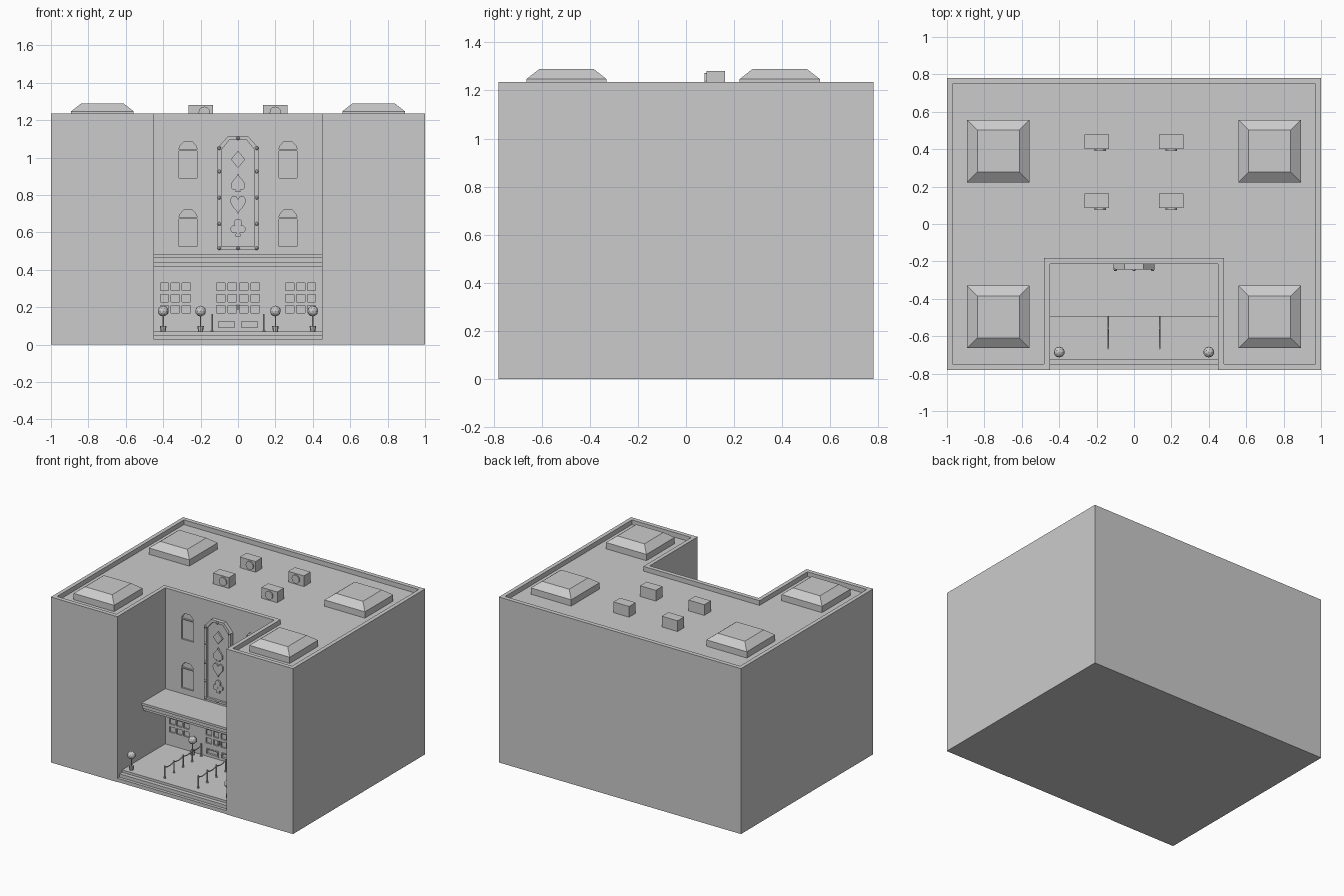
import bpy, bmesh, math
from mathutils import Matrix, Vector

if "Cube" in bpy.data.objects:
    bpy.data.objects.remove(bpy.data.objects["Cube"])

WALL = -0.215          # back wall of the entrance recess


def finish(bm, name):
    bmesh.ops.recalc_face_normals(bm, faces=bm.faces)
    me = bpy.data.meshes.new(name)
    bm.to_mesh(me)
    bm.free()
    ob = bpy.data.objects.new(name, me)
    bpy.context.collection.objects.link(ob)
    return ob


def add_prism(bm, pts, lo, hi, axis):
    """Extrude a 2D outline: axis 'z' takes (x, y), axis 'y' takes (x, z)."""
    def place(p, d):
        return (p[0], p[1], d) if axis == 'z' else (p[0], d, p[1])
    a = [bm.verts.new(place(p, lo)) for p in pts]
    b = [bm.verts.new(place(p, hi)) for p in pts]
    bm.faces.new(a)
    bm.faces.new(b[::-1])
    for i in range(len(pts)):
        j = (i + 1) % len(pts)
        bm.faces.new((a[i], b[i], b[j], a[j]))


def prism(name, pts, lo, hi, axis='z'):
    bm = bmesh.new()
    add_prism(bm, pts, lo, hi, axis)
    return finish(bm, name)


def rect(x0, x1, y0, y1):
    return [(x0, y0), (x1, y0), (x1, y1), (x0, y1)]


def box(name, x0, x1, y0, y1, z0, z1):
    return prism(name, rect(x0, x1, y0, y1), z0, z1)


def ring(name, outer, inner, y0, y1):
    """Frame between two matching (x, z) outlines."""
    bm = bmesh.new()
    loops = [[bm.verts.new((p[0], y, p[1])) for p in o]
             for o, y in ((outer, y0), (outer, y1), (inner, y1), (inner, y0))]
    n = len(outer)
    for k in range(4):
        a, b = loops[k], loops[(k + 1) % 4]
        for i in range(n):
            j = (i + 1) % n
            bm.faces.new((a[i], a[j], b[j], b[i]))
    return finish(bm, name)


def cone(bm, x, y, z0, z1, r0, r1, n):
    bmesh.ops.create_cone(bm, cap_ends=True, segments=n, radius1=r0, radius2=r1, depth=z1 - z0,
                          matrix=Matrix.Translation((x, y, (z0 + z1) / 2)))


def bar(bm, a, b, r, n=6):
    a, b = Vector(a), Vector(b)
    rot = (b - a).to_track_quat('Z', 'Y').to_matrix().to_4x4()
    bmesh.ops.create_cone(bm, cap_ends=True, segments=n, radius1=r, radius2=r,
                          depth=(b - a).length, matrix=Matrix.Translation((a + b) / 2) @ rot)


def u_plan(x, y, rx, ry):
    return [(-x, -y), (-rx, -y), (-rx, ry), (rx, ry), (rx, -y), (x, -y), (x, y), (-x, y)]


# Building shell, with roof well and windows cut in
building = prism("building", u_plan(1, 0.78, 0.45, WALL), 0, 1.235)
bm = bmesh.new()
add_prism(bm, u_plan(0.97, 0.748, 0.48, -0.183), 1.2, 1.4, 'z')
cuts = []
for s in (-1, 1):
    for z in (0.525, 0.89):
        x = s * 0.267
        cuts.append(rect(x - 0.049, x + 0.049, z, z + 0.146))
        t = z + 0.153
        cuts.append([(x - 0.049, t), (x + 0.049, t), (x + 0.044, t + 0.018),
                     (x + 0.022, t + 0.042), (x - 0.022, t + 0.042), (x - 0.044, t + 0.018)])
    cuts.append(rect(s * 0.062 - 0.051, s * 0.062 + 0.051, 0.084, 0.13))
for z in (0.188, 0.248, 0.308):
    for x in (0.031, 0.092, 0.277, 0.335, 0.393):
        cuts += [rect(s * x - 0.022, s * x + 0.022, z - 0.02, z + 0.02) for s in (-1, 1)]
for c in cuts:
    add_prism(bm, c, WALL - 0.02, WALL + 0.012, 'y')
cutter = finish(bm, "opening_cutter")
cutter.hide_render = True
mod = building.modifiers.new("openings", 'BOOLEAN')
mod.operation = 'DIFFERENCE'
mod.solver = 'EXACT'
mod.object = cutter
bpy.context.view_layer.objects.active = building
bpy.ops.object.modifier_apply(modifier=mod.name)
bpy.data.objects.remove(cutter)

# Entrance steps and terrace
for i, (front, z0, z1) in enumerate(((-0.777, 0, 0.027), (-0.754, 0.027, 0.052), (-0.724, 0.052, 0.07))):
    box(f"entrance_step_{i}", -0.45, 0.45, front, WALL, z0, z1)

# Layered canopy
for i, (front, z0, z1) in enumerate(((-0.47, 0.417, 0.437), (-0.482, 0.437, 0.465), (-0.494, 0.465, 0.482))):
    box(f"canopy_layer_{i}", -0.45, 0.45, front, WALL, z0, z1)

# Skylights
for sx in (-1, 1):
    for y in (0.39, -0.497):
        bm = bmesh.new()
        rows = []
        for h, z in ((0.167, 1.2), (0.167, 1.247), (0.112, 1.29)):
            rows.append([bm.verts.new((sx * 0.725 + p[0], y + p[1], z)) for p in rect(-h, h, -h, h)])
        for a, b in zip(rows, rows[1:]):
            for i in range(4):
                bm.faces.new((a[i], a[(i + 1) % 4], b[(i + 1) % 4], b[i]))
        bm.faces.new(rows[0])
        bm.faces.new(rows[2])
        finish(bm, "skylight")

# Roof air units with round fans
for sx in (-1, 1):
    for y in (0.085, 0.4):
        box("air_unit", sx * 0.2 - 0.065, sx * 0.2 + 0.065, y, y + 0.078, 1.2, 1.28)
        bm = bmesh.new()
        fx = sx * 0.2 + (0.02 if sx < 0 else 0)
        bar(bm, (fx, y + 0.005, 1.241), (fx, y - 0.009, 1.241), 0.031, 12)
        finish(bm, "air_unit_fan")

# Tall sign: panel, frame, bulbs
def arch(w, z0, z1, t, z2):
    return [(-w, z0), (w, z0), (w, z1), (t, z2), (-t, z2), (-w, z1)]

outer, inner = arch(0.11, 0.508, 1.05, 0.052, 1.116), arch(0.089, 0.524, 1.04, 0.043, 1.097)
prism("sign_panel", inner, -0.228, WALL, 'y')
ring("sign_frame", outer, inner, -0.243, WALL)
bm = bmesh.new()
spots = [(0, 1.103), (0, 0.515)]
spots += [(s * 0.1, z) for s in (-1, 1) for z in (0.515, 0.645, 0.785, 0.925, 1.05)]
for x, z in spots:
    bmesh.ops.create_icosphere(bm, subdivisions=2, radius=0.01,
                               matrix=Matrix.Translation((x, -0.242, z)))
finish(bm, "sign_bulbs")

# Card suit motifs on the sign
def heart(z, sx, sz, n=24):
    pts = []
    for i in range(n):
        t = 2 * math.pi * i / n
        v = (13 * math.cos(t) - 5 * math.cos(2 * t) - 2 * math.cos(3 * t) - math.cos(4 * t)) / 16
        pts.append((sx * math.sin(t) ** 3, z + sz * v))
    return pts

FRONT, BACK = -0.24, -0.225
prism("diamond_motif", [(-0.038, 0.99), (0, 0.944), (0.038, 0.99), (0, 1.036)], FRONT, BACK, 'y')
prism("heart_motif", heart(0.755, 0.042, 0.055), FRONT, BACK, 'y')
bm = bmesh.new()
add_prism(bm, heart(0.862, 0.038, -0.05), FRONT, BACK, 'y')
add_prism(bm, [(-0.014, 0.815), (0.014, 0.815), (0.004, 0.86), (-0.004, 0.86)], FRONT + 0.001, BACK, 'y')
finish(bm, "spade_motif")
bm = bmesh.new()
for k, (x, z) in enumerate(((0, 0.651), (-0.02, 0.617), (0.02, 0.617))):
    add_prism(bm, [(x + 0.021 * math.cos(a * math.pi / 6), z + 0.021 * math.sin(a * math.pi / 6))
                   for a in range(12)], FRONT + k * 0.0005, BACK, 'y')
add_prism(bm, [(-0.014, 0.578), (0.014, 0.578), (0.005, 0.64), (-0.005, 0.64)], FRONT + 0.002, BACK, 'y')
finish(bm, "club_motif")

# Door lower panel frames and handles
for s in (-1, 1):
    x = s * 0.062
    ring("door_panel_frame", rect(x - 0.051, x + 0.051, 0.084, 0.13),
         rect(x - 0.043, x + 0.043, 0.092, 0.122), WALL - 0.004, WALL + 0.012)
    bm = bmesh.new()
    hx, hy = s * 0.005, WALL - 0.012
    bar(bm, (hx, hy, 0.185), (hx, hy, 0.215), 0.003)
    for z in (0.19, 0.21):
        bar(bm, (hx, hy, z), (hx, WALL + 0.003, z), 0.002)
    finish(bm, "door_handle")

# Topiary plants in pots
for s in (-1, 1):
    for x, y in ((0.4, -0.685), (0.2, -0.25)):
        bm = bmesh.new()
        cone(bm, s * x, y, 0.07, 0.1, 0.013, 0.018, 8)
        finish(bm, "plant_pot")
        bm = bmesh.new()
        cone(bm, s * x, y, 0.095, 0.165, 0.004, 0.004, 6)
        finish(bm, "plant_stem")
        bm = bmesh.new()
        bmesh.ops.create_icosphere(bm, subdivisions=2, radius=0.029,
                                   matrix=Matrix.Translation((s * x, y, 0.179)))
        finish(bm, "plant_ball")

# Queue barriers: posts joined by sagging ropes
for s in (-1, 1):
    x = s * 0.138
    ys = [-0.665 + 0.107 * i for i in range(5)]
    bm = bmesh.new()
    for y in ys:
        cone(bm, x, y, 0.07, 0.076, 0.008, 0.008, 8)
        cone(bm, x, y, 0.07, 0.163, 0.005, 0.005, 8)
    finish(bm, "barrier_posts")
    bm = bmesh.new()
    for a, b in zip(ys, ys[1:]):
        path = [(x, a + (b - a) * t / 4, 0.153 - 0.012 * (1 - (t / 2 - 1) ** 2)) for t in range(5)]
        for p, q in zip(path, path[1:]):
            bar(bm, p, q, 0.004)
    finish(bm, "barrier_ropes")
